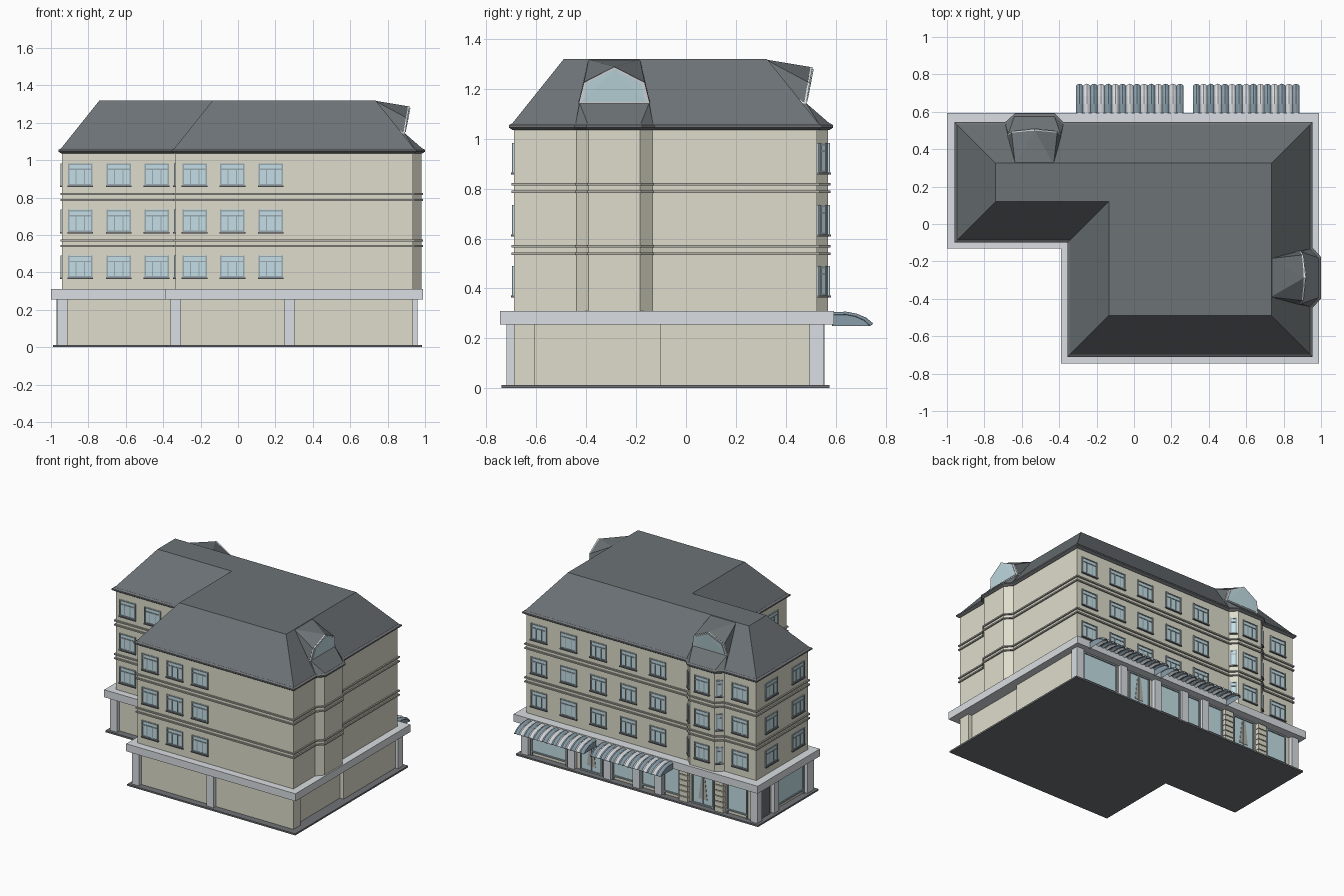
import bpy, bmesh
from math import radians, sin, cos, pi
from mathutils import Matrix, Vector

if "Cube" in bpy.data.objects:
    bpy.data.objects.remove(bpy.data.objects["Cube"])


def material(name, r, g, b):
    m = bpy.data.materials.new(name)
    m.diffuse_color = (r, g, b, 1)
    m.use_nodes = True
    m.node_tree.nodes["Principled BSDF"].inputs["Base Color"].default_value = m.diffuse_color
    return m


WALL = material("wall_plaster", 0.73, 0.72, 0.60)
STONE = material("pale_stone", 0.70, 0.73, 0.76)
ROOF = material("slate", 0.15, 0.17, 0.18)
DARK = material("dark_trim", 0.16, 0.17, 0.18)
BAND = material("band_trim", 0.45, 0.45, 0.40)
GLASS = material("glass", 0.55, 0.74, 0.79)
FRAME = material("window_frame", 0.33, 0.40, 0.44)
BLUE = material("awning_blue", 0.25, 0.34, 0.40)


def finish(name, bm, mat):
    bmesh.ops.recalc_face_normals(bm, faces=bm.faces)
    me = bpy.data.meshes.new(name)
    bm.to_mesh(me)
    bm.free()
    me.materials.append(mat)
    ob = bpy.data.objects.new(name, me)
    bpy.context.collection.objects.link(ob)
    return ob


def loft(name, mat, *levels):
    """Stack of (outline, z) rings with equal point counts, capped."""
    bm = bmesh.new()
    rings = [[bm.verts.new((x, y, z)) for x, y in pts] for pts, z in levels]
    n = len(rings[0])
    for a, b in zip(rings, rings[1:]):
        for i in range(n):
            j = (i + 1) % n
            bm.faces.new((a[i], a[j], b[j], b[i]))
    bm.faces.new(rings[0][::-1])
    bm.faces.new(rings[-1])
    return finish(name, bm, mat)


def frame_at(x, y, ang):
    """Local x runs along the wall, local -y points out of it."""
    return Matrix.Translation((x, y, 0)) @ Matrix.Rotation(radians(ang), 4, 'Z')


batches = {}


def add_box(name, mat, M, u, z0, z1, w, out, back=0.01):
    """Box on a wall, gathered into one object per part name."""
    bm = batches.setdefault(name, (bmesh.new(), mat))[0]
    S = Matrix.Translation((u, (back - out) / 2, (z0 + z1) / 2)) @ Matrix.Diagonal((w, out + back, z1 - z0, 1))
    bmesh.ops.create_cube(bm, size=1, matrix=M @ S)


def hull(name, mat, M, pts):
    bm = bmesh.new()
    for p in pts:
        bm.verts.new(M @ Vector(p))
    bmesh.ops.convex_hull(bm, input=bm.verts)
    return finish(name, bm, mat)


def ell(d):
    return [(-.94 - d, -.08 - d), (-.335 - d, -.08 - d), (-.335 - d, -.69 - d),
            (.935 + d, -.69 - d), (.935 + d, .525 + d), (-.94 - d, .525 + d)]


def with_bays(d):
    p, k = ell(d), .4 * d
    right = [(.935 + d, -.44 - k), (.98 + d, -.39 - k), (.98 + d, -.185 + k), (.935 + d, -.135 + k)]
    back = [(-.385 + k, .525 + d), (-.43 + k, .57 + d), (-.63 - k, .57 + d), (-.68 - k, .525 + d)]
    return p[:4] + right + p[4:5] + back + p[5:]


# Base slab, ground floor with shallow side recess, stone ledge
loft("base_slab", DARK, (ell(.05), 0), (ell(.05), .012))
g = ell(0)
g[4:4] = [(.935, -.605), (.905, -.605), (.905, -.105), (.935, -.105)]
loft("ground_floor_walls", WALL, (g, .01), (g, .26))
loft("ledge", STONE, *[([(-1, -.13), (-.39, -.13), (-.39, -.745), (.99, -.745), (.99, .593), (-1, .593)], z)
                       for z in (.255, .31)])

# Upper floors, string courses, eaves and roof
loft("upper_walls", WALL, (with_bays(0), .3), (with_bays(0), 1.045))
for i, z in enumerate((.54, .57, .787, .818)):
    loft(f"string_course_{i + 1}", BAND, (with_bays(.01), z - .005), (with_bays(.01), z + .005))
loft("eaves", DARK, (with_bays(.005), 1.035), (with_bays(.02), 1.045),
     (with_bays(.02), 1.055), (with_bays(.008), 1.062))
loft("roof", ROOF, (ell(.008), 1.06), (ell(-.2), 1.32))

# Bay roofs and dormers
penta = [(-.136, 1.145, -.05), (-.116, 1.225, -.037), (0, 1.285, -.025), (.116, 1.225, -.037), (.136, 1.145, -.05)]


def pane(scale, out, back):
    return [(u * scale, -(o + t), 1.205 + (z - 1.205) * scale) for u, z, o in penta for t in (out, back)]


for side, x, y, ang in (("right", .935, -.2875, 90), ("back", -.5325, .525, 180)):
    M = frame_at(x, y, ang)
    hull(side + "_bay_roof", ROOF, M,
         [(s * u, -o, z) for s in (-1, 1) for u, o, z in
          ((.155, .008, 1.06), (.106, .053, 1.06), (.14, -.045, 1.145), (.13, -.2, 1.145), (.155, -.1, 1.06))])
    hull(side + "_dormer", ROOF, M,
         [(u * 1.05, -o, z + .003) for u, z, o in penta] +
         [(s * u, .205, z) for s in (-1, 1) for u, z in ((.103, 1.318), (.11, 1.15))])
    hull(side + "_dormer_frame", STONE, M, pane(1.05, .008, -.02))
    hull(side + "_dormer_glass", GLASS, M, pane(.93, .012, -.01))


# Upper windows
def window(M, u, z0, w, h=.118):
    z1, b = z0 + h, .009
    add_box("window_glass", GLASS, M, u, z0, z1, w, .003)
    for s in (-1, 1):
        add_box("window_frames", FRAME, M, u + s * (w - b) / 2, z0, z1, b, .008)
    for z in (z0, z0 + h * .7, z1 - b):
        add_box("window_frames", FRAME, M, u, z, z + b * .8, w, .007)
    if w > .08:
        for s in (-.17, .17):
            add_box("window_frames", FRAME, M, u + s * w, z0, z0 + h * .72, .005, .006)
    add_box("window_sills", DARK, M, u, z0 - .008, z0, w + .006, .012)


rows = [(x, -.08, 0, .132) for x in (-.843, -.638, -.435)]
rows += [(x, -.69, 0, .132) for x in (-.232, -.03, .175)]
rows += [(x, .525, 180, .132) for x in (.83, .587, .345, .1, -.14, -.81)]
rows += [(-.94, y, 270, .14) for y in (.35, .04)]
rows += [(-.335, y, 270, .14) for y in (-.24, -.52)]
rows += [(-.53, .57, 180, .12), (-.4075, .5475, 135, .045), (-.655, .5475, 225, .045)]
for x, y, a, w in rows:
    for z in (.372, .617, .865):
        window(frame_at(x, y, a), 0, z, w)

# Ground floor pillars
for x, y in ((-.333, -.69), (.275, -.69), (-.94, -.08), (-.94, .525), (.93, .525)):
    add_box("pillars", STONE, frame_at(x, y, 0), 0, .012, .256, .057, .029, .028)
BACK, LEFT = frame_at(0, .525, 180), frame_at(-.94, 0, 270)
for x in (.55, .255, .02, -.16):
    add_box("pillars", STONE, BACK, -x, .012, .256, .055, .03)
for y in (.33, -.055):
    add_box("pillars", STONE, LEFT, -y, .012, .256, .05, .03)

# Coursed stone piers beside the main door
for x in (-.365, -.655):
    for i in range(6):
        add_box("coursed_piers", WALL, BACK, -x, .014 + i * .04, .048 + i * .04, .07, .03)
    add_box("pier_joints", BAND, BACK, -x, .012, .256, .062, .022)


# Shop windows and doors
def shopfront(M, u, w, z0=.045, split=False):
    add_box("shop_glass", GLASS, M, u, z0, .245, w, .004)
    for s in (-1, 1):
        add_box("shop_frames", FRAME, M, u + s * w / 2, .012, .25, .01, .012)
    for z in (z0 - .01, .242):
        add_box("shop_frames", FRAME, M, u, z, z + .01, w, .012)
    if split:
        add_box("shop_frames", FRAME, M, u, z0, .245, .007, .01)
        for s in (-1, 1):
            hull("door_curtain", BAND, M, [(u + s * a, -o, z) for o in (.002, .007) for a, z in
                                           ((.006, .23), (.014, .23), (.035, .06), (.008, .06))])


for x0, x1 in ((.6, .885), (.05, .22), (-.125, -.015), (-.32, -.195), (-.87, -.71)):
    shopfront(BACK, -(x0 + x1) / 2, x1 - x0)
for x in (.4, -.51):
    shopfront(BACK, -x, .17, .025, True)
shopfront(LEFT, -.14, .31)
add_box("side_door", DARK, LEFT, -.43, .012, .24, .11, .008)

for name, (bm, mat) in batches.items():
    finish(name, bm, mat)

# Scalloped striped awnings
profile = [(.585, .295), (.64, .297), (.68, .289), (.715, .273), (.74, .25)]
for n, (x0, x1) in enumerate(((-.31, .265), (.315, .885))):
    w = (x1 - x0) / 15
    for tone, mat in enumerate((BLUE, STONE)):
        bm = bmesh.new()
        for i in range(tone, 15, 2):
            rows_v = []
            for k, (y, z) in enumerate(profile):
                lean = k / 4
                rows_v.append([bm.verts.new((x0 + w * (i + t / 4), y + .01 * lean * sin(pi * t / 4),
                                             z + .01 * sin(pi * t / 4))) for t in range(5)])
            for a, b in zip(rows_v, rows_v[1:]):
                for t in range(4):
                    bm.faces.new((a[t], a[t + 1], b[t + 1], b[t]))
        ob = finish(f"awning_{n + 1}_{'blue' if tone == 0 else 'pale'}_stripes", bm, mat)
        ob.modifiers.new("thickness", 'SOLIDIFY').thickness = .004
    # Closed gable ends of the awning
    for x in (x0 + .002, x1 - .002):
        bm = bmesh.new()
        pts = profile + [(.585, .25)]
        bm.faces.new([bm.verts.new((x, y, z)) for y, z in pts])
        finish(f"awning_{n + 1}_end", bm, BLUE)
